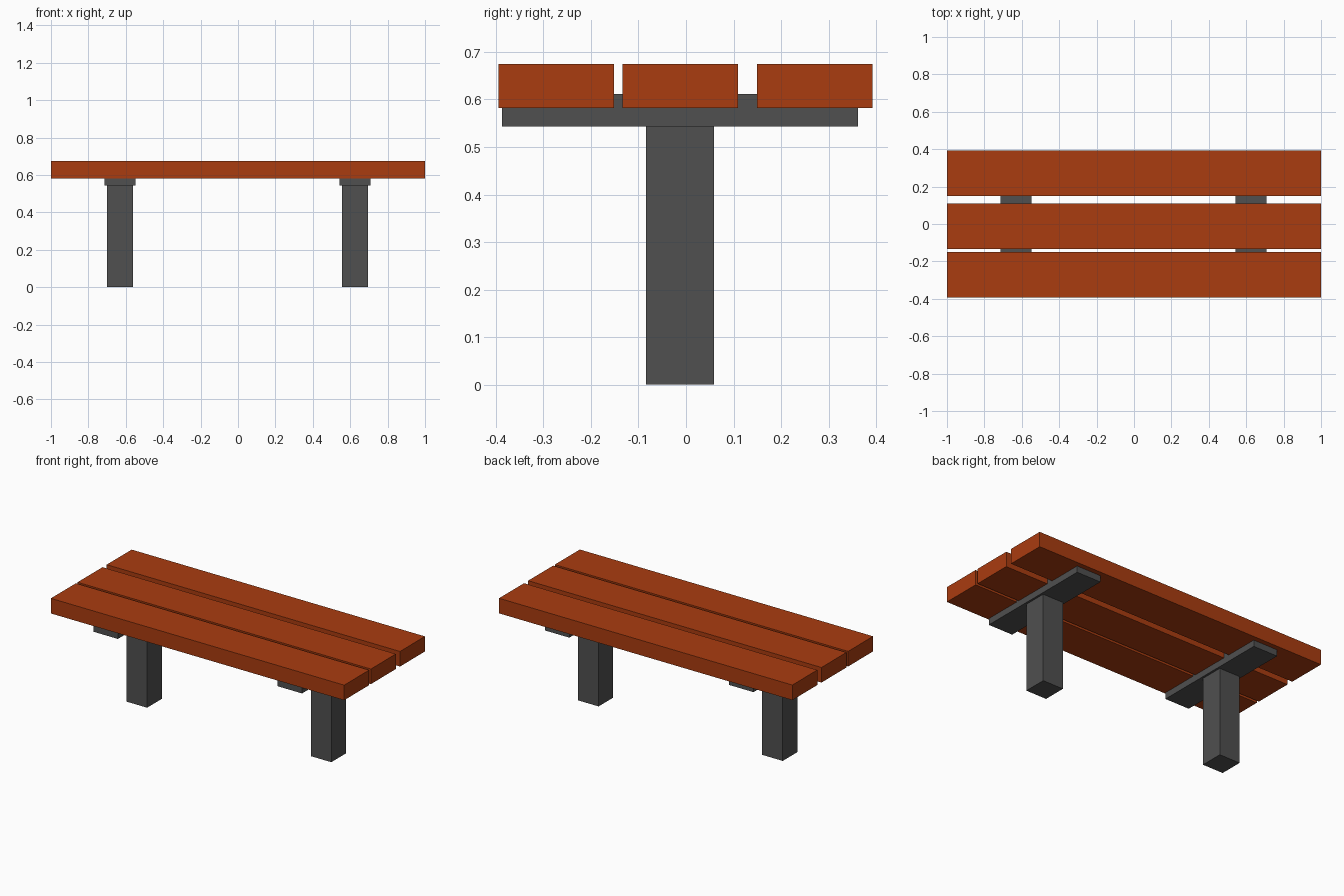
import bpy

if "Cube" in bpy.data.objects:
    bpy.data.objects.remove(bpy.data.objects["Cube"])


def material(name, color):
    mat = bpy.data.materials.new(name)
    mat.diffuse_color = (*color, 1)
    mat.use_nodes = True
    mat.node_tree.nodes["Principled BSDF"].inputs["Base Color"].default_value = mat.diffuse_color
    return mat


def box(name, x, y, z, mat):
    """Box spanning the (low, high) range on each axis."""
    spans = (x, y, z)
    bpy.ops.mesh.primitive_cube_add(size=1, location=[(a + b) / 2 for a, b in spans])
    obj = bpy.context.object
    obj.name = name
    obj.scale = [b - a for a, b in spans]
    bpy.ops.object.transform_apply(location=False, rotation=False, scale=True)
    obj.data.materials.append(mat)
    return obj


wood = material("wood", (0.40, 0.045, 0.005))
metal = material("dark_metal", (0.08, 0.08, 0.08))

# Three long seat planks with slightly uneven gaps
for name, y in (("front", -0.2725), ("middle", -0.0125), ("back", 0.271)):
    box(f"{name}_seat_plank", (-1, 1), (y - 0.1215, y + 0.1215), (0.582, 0.675), wood)

# Two T-shaped supports: a post and a crossbar let into the planks
for side, x in (("left", -0.631), ("right", 0.625)):
    box(f"{side}_leg", (x - 0.07, x + 0.07), (-0.084, 0.059), (0, 0.543), metal)
    box(f"{side}_crossbar", (x - 0.083, x + 0.083), (-0.387, 0.362), (0.543, 0.611), metal)
